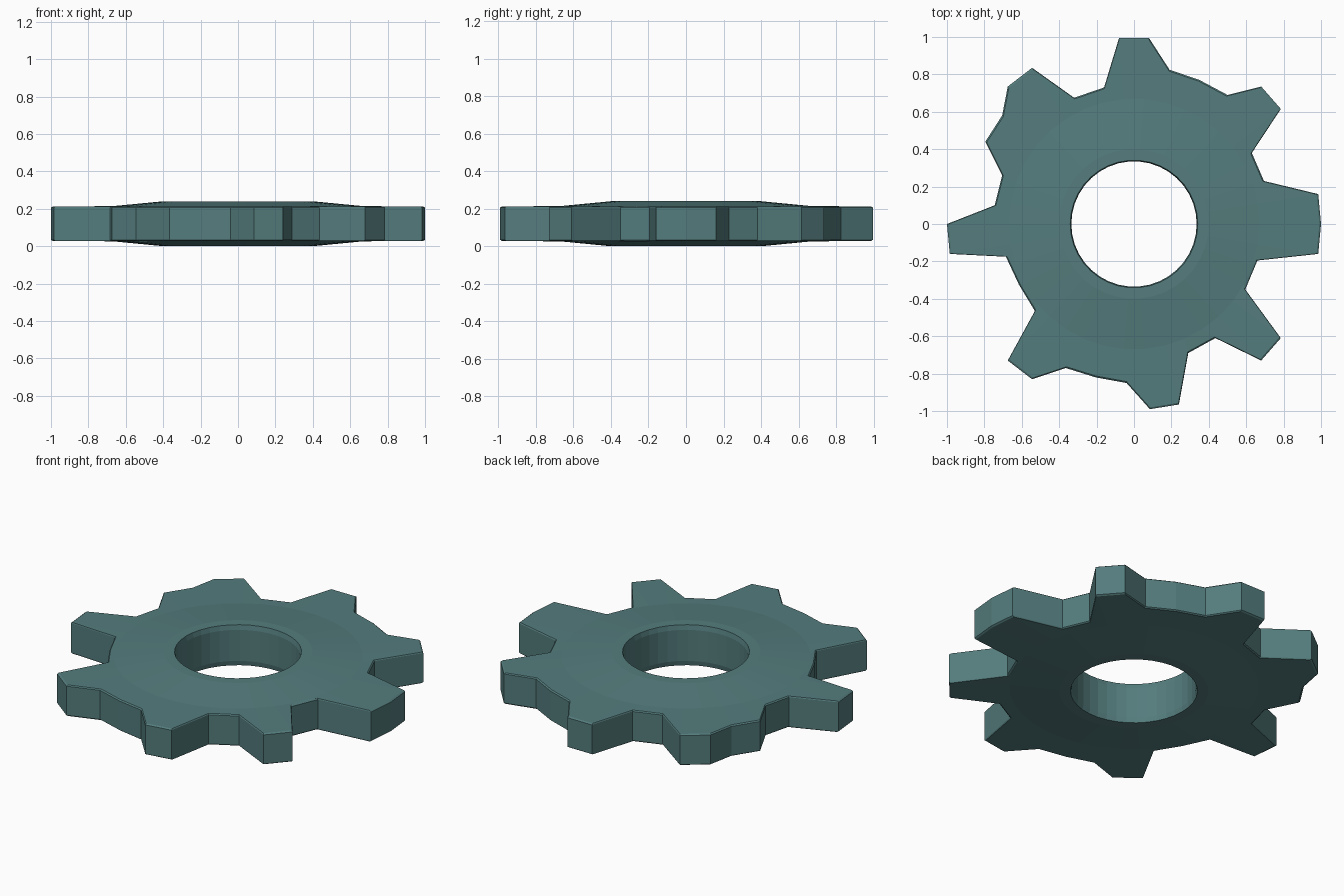
import bpy, bmesh, math

if "Cube" in bpy.data.objects:
    bpy.data.objects.remove(bpy.data.objects["Cube"])

# Irregular worn cog outline, counter-clockwise from the +x tooth
OUTLINE = [
    (1.0, 0), (.985, .16), (.695, .23), (.63, .38), (.785, .615), (.68, .735),
    (.50, .69), (.35, .77), (.19, .825), (.08, .995), (-.08, .995), (-.16, .73),
    (-.32, .675), (-.545, .835), (-.675, .735), (-.705, .58), (-.795, .44),
    (-.705, .26), (-.745, .10), (-1.0, 0), (-.985, -.16), (-.685, -.175),
    (-.615, -.325), (-.53, -.465), (-.675, -.73), (-.545, -.83), (-.365, -.77),
    (-.205, -.82), (-.04, -.85), (.085, -.99), (.24, -.965), (.29, -.69),
    (.435, -.61), (.68, -.73), (.785, -.61), (.595, -.35), (.66, -.195), (.985, -.16)]
N = len(OUTLINE)
HEIGHT = 0.24

bm = bmesh.new()


def circle(r, z):
    return [bm.verts.new((r * math.cos(math.tau * i / N), r * math.sin(math.tau * i / N), z))
            for i in range(N)]


def teeth(s, z):
    return [bm.verts.new((x * s, y * s, z)) for x, y in OUTLINE]


# Upper half: bore, chamfered lip, flat hub, slope, tooth tops, small edge bevel
def half(up):
    h = (lambda z: z) if up else (lambda z: HEIGHT - z)
    return [circle(.335, h(.212)), circle(.341, h(.24)), circle(.40, h(.24)),
            circle(.67, h(.214)), teeth(.991, h(.212)), teeth(1, h(.206))]


rings = half(True) + half(False)[::-1]
for a, b in zip(rings, rings[1:] + rings[:1]):
    for i in range(N):
        j = (i + 1) % N
        bm.faces.new((a[i], b[i], b[j], a[j]))
bmesh.ops.recalc_face_normals(bm, faces=bm.faces)

mesh = bpy.data.meshes.new("cog_wheel")
bm.to_mesh(mesh)
bm.free()
cog = bpy.data.objects.new("cog_wheel", mesh)
bpy.context.collection.objects.link(cog)

mat = bpy.data.materials.new("dull teal")
mat.diffuse_color = (.089, .202, .205, 1)
mat.use_nodes = True
mat.node_tree.nodes["Principled BSDF"].inputs["Base Color"].default_value = mat.diffuse_color
mesh.materials.append(mat)
